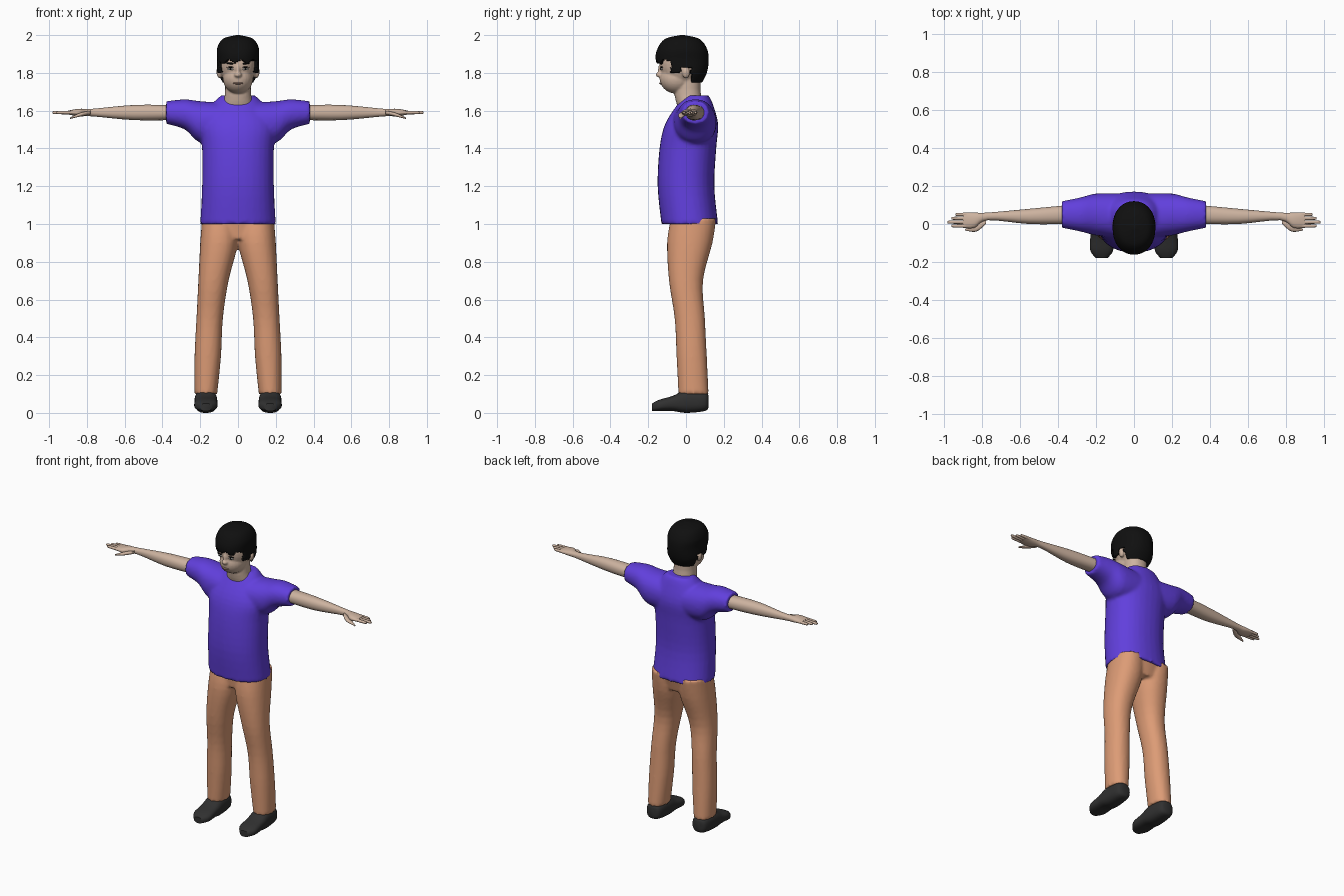
import bpy, bmesh, math
from mathutils import Matrix

cube = bpy.data.objects.get("Cube")
if cube:
    bpy.data.objects.remove(cube, do_unlink=True)

CENTRE = (1,)
BOTH = (1, -1)


def material(name, *rgb):
    mat = bpy.data.materials.new(name)
    mat.use_nodes = True
    mat.diffuse_color = (*rgb, 1)
    shader = mat.node_tree.nodes["Principled BSDF"]
    shader.inputs["Base Color"].default_value = (*rgb, 1)
    shader.inputs["Roughness"].default_value = .8
    return mat


skin = material("skin beige", .61, .45, .35)
purple = material("shirt purple", .12, .05, .72)
tan = material("trousers tan", .72, .33, .18)
charcoal = material("shoe charcoal", .03, .03, .03)
black = material("hair black", .005, .005, .005)
lip_brown = material("lip brown", .42, .26, .2)
white = material("eye white", .7, .68, .65)


def between(before, start, end, after, t):
    """Smooth value on a curve that passes through start and end."""
    leave, arrive = (end - before) / 2, (after - start) / 2
    rise = end - start
    bend = 3 * rise - 2 * leave - arrive
    twist = leave + arrive - 2 * rise
    return start + t * (leave + t * (bend + t * twist))


def smooth_rings(rings, steps):
    padded = [rings[0], *rings, rings[-1]]
    result = []
    for i in range(len(rings) - 1):
        columns = list(zip(*padded[i:i + 4]))
        for step in range(steps):
            result.append([between(*column, step / steps) for column in columns])
    return result + [rings[-1]]


def rounded(value, power):
    return math.copysign(abs(value) ** (2 / power), value)


def loft(bm, axis, rings, power=2.2, sides=CENTRE, segments=32, steps=4):
    """Skin over rings of (position, centre, centre, radius, radius)."""
    for side in sides:
        loops = []
        for along, mid_u, mid_v, radius_u, radius_v in smooth_rings(rings, steps):
            loop = []
            for k in range(segments):
                angle = math.tau * k / segments
                u = mid_u + radius_u * rounded(math.cos(angle), power)
                v = mid_v + radius_v * rounded(math.sin(angle), power)
                x, y, z = {"x": (along, u, v), "y": (u, along, v), "z": (u, v, along)}[axis]
                loop.append(bm.verts.new((side * x, y, z)))
            loops.append(loop)
        for low, high in zip(loops, loops[1:]):
            for k in range(segments):
                bm.faces.new((low[k - 1], low[k], high[k], high[k - 1]))
        bm.faces.new(loops[0])
        bm.faces.new(loops[-1])


def blob(bm, centre, radii, sides=CENTRE, tilt=0):
    x, y, z = centre
    for side in sides:
        place = Matrix.Translation((side * x, y, z))
        turn = Matrix.Rotation(side * tilt, 4, "Y")
        size = Matrix.Diagonal((*radii, 1))
        bmesh.ops.create_uvsphere(bm, u_segments=24, v_segments=16, radius=1,
                                  matrix=place @ turn @ size)


def finish(bm, name, mat, voxel=0, softness=4):
    """Make the object; a voxel size welds overlapping volumes into one surface."""
    bmesh.ops.recalc_face_normals(bm, faces=bm.faces)
    mesh = bpy.data.meshes.new(name)
    bm.to_mesh(mesh)
    bm.free()
    mesh.materials.append(mat)
    obj = bpy.data.objects.new(name, mesh)
    bpy.context.collection.objects.link(obj)
    bpy.ops.object.select_all(action="DESELECT")
    bpy.context.view_layer.objects.active = obj
    obj.select_set(True)
    bpy.ops.object.shade_smooth_by_angle(angle=math.radians(50))
    if voxel:
        weld = obj.modifiers.new("weld", "REMESH")
        weld.mode = "VOXEL"
        weld.voxel_size = voxel
        weld.use_smooth_shade = True
        soften = obj.modifiers.new("soften", "SMOOTH")
        soften.factor = .5
        soften.iterations = softness
    return obj


# Shirt: torso and two sleeves
bm = bmesh.new()
loft(bm, "z", [(1, 0, .02, .2, .15), (1.2, 0, 0, .19, .15), (1.4, 0, .01, .19, .15),
               (1.53, 0, .03, .2, .14), (1.64, 0, .05, .13, .09), (1.68, 0, .06, .09, .06)])
loft(bm, "x", [(.05, .04, 1.53, .12, .11), (.2, .05, 1.54, .11, .11),
               (.28, .05, 1.58, .09, .08), (.38, .05, 1.59, .07, .06)], sides=BOTH)
finish(bm, "shirt", purple, voxel=.01)

# Trousers: pelvis and two legs
bm = bmesh.new()
loft(bm, "z", [(.92, 0, .03, .15, .1), (1.03, 0, .04, .18, .12)])
loft(bm, "z", [(.1, .17, .04, .06, .08), (.3, .16, .03, .07, .08), (.5, .15, .02, .07, .08),
               (.7, .13, 0, .08, .09), (.9, .1, .02, .1, .12), (1.03, .1, .04, .09, .12)],
     sides=BOTH)
finish(bm, "trousers", tan, voxel=.01)

# Shoes: low rounded toe rising to the ankle
bm = bmesh.new()
loft(bm, "y", [(-.18, .17, .03, .03, .02), (-.14, .17, .04, .06, .03), (-.07, .17, .05, .06, .04),
               (0, .17, .06, .06, .06), (.1, .17, .06, .05, .05), (.12, .17, .06, .02, .03)],
     power=2.6, sides=BOTH)
finish(bm, "shoes", charcoal)

# Arms with palms
bm = bmesh.new()
loft(bm, "x", [(.34, .05, 1.59, .05, .04), (.55, .04, 1.59, .04, .04), (.77, .04, 1.59, .02, .02),
               (.84, .02, 1.59, .04, .02), (.9, .02, 1.59, .04, .01)], sides=BOTH)

# Fingers, longest in the middle, and thumbs
for i in range(4):
    y = .05 - .02 * i
    tip = .98 - .02 * abs(i - 2)
    loft(bm, "x", [(.86, y, 1.59, .01, .01), (tip - .01, y, 1.59, .008, .008),
                   (tip, y, 1.59, .003, .003)], sides=BOTH, segments=12)
loft(bm, "x", [(.78, .01, 1.59, .01, .01), (.83, -.02, 1.58, .02, .01),
               (.89, -.03, 1.56, .004, .004)], sides=BOTH, segments=12)
finish(bm, "arms_and_hands", skin)

# Head: skull, jaw, neck, nose and ears
bm = bmesh.new()
blob(bm, (0, -.02, 1.85), (.1, .12, .13))
blob(bm, (0, -.05, 1.77), (.08, .09, .08))
loft(bm, "z", [(1.58, 0, .05, .1, .08), (1.68, 0, .01, .07, .07), (1.8, 0, .01, .07, .07)])
blob(bm, (0, -.14, 1.79), (.02, .02, .014))
blob(bm, (0, -.13, 1.81), (.012, .02, .04))
blob(bm, (.1, 0, 1.8), (.014, .02, .03), sides=BOTH, tilt=.15)
finish(bm, "head", skin, voxel=.006, softness=2)

# Eyes, brows and lips
bm = bmesh.new()
blob(bm, (.04, -.13, 1.82), (.017, .006, .006), sides=BOTH)
finish(bm, "eye_whites", white)
bm = bmesh.new()
blob(bm, (.04, -.134, 1.82), (.006, .004, .006), sides=BOTH)
blob(bm, (.04, -.13, 1.83), (.02, .008, .003), sides=BOTH)
blob(bm, (.04, -.13, 1.85), (.025, .008, .005), sides=BOTH, tilt=-.1)
finish(bm, "pupils_and_brows", black)
bm = bmesh.new()
blob(bm, (0, -.132, 1.745), (.026, .01, .006))
finish(bm, "lips", lip_brown)


# Hair: a shell cut along fringe, sideburns, ears and nape
def hairline(point):
    if point.y < -.08:
        return 1.86 + .01 * math.sin(95 * point.x)
    if point.y < -.03:
        return 1.8
    return 1.83 if point.y < .03 else 1.75


bm = bmesh.new()
loft(bm, "z", [(1.74, 0, 0, .08, .08), (1.8, 0, -.01, .11, .12), (1.87, 0, -.02, .11, .14),
               (1.93, 0, -.02, .11, .13), (1.98, 0, -.02, .08, .09), (2, 0, -.02, .01, .01)],
     segments=72, steps=10)
centres = {face: face.calc_center_median() for face in bm.faces}
cut = [face for face, point in centres.items() if point.z < hairline(point)]
bmesh.ops.delete(bm, geom=cut, context="FACES")
hair = finish(bm, "hair", black)
shell = hair.modifiers.new("thickness", "SOLIDIFY")
shell.thickness = .02
shell.offset = -1
